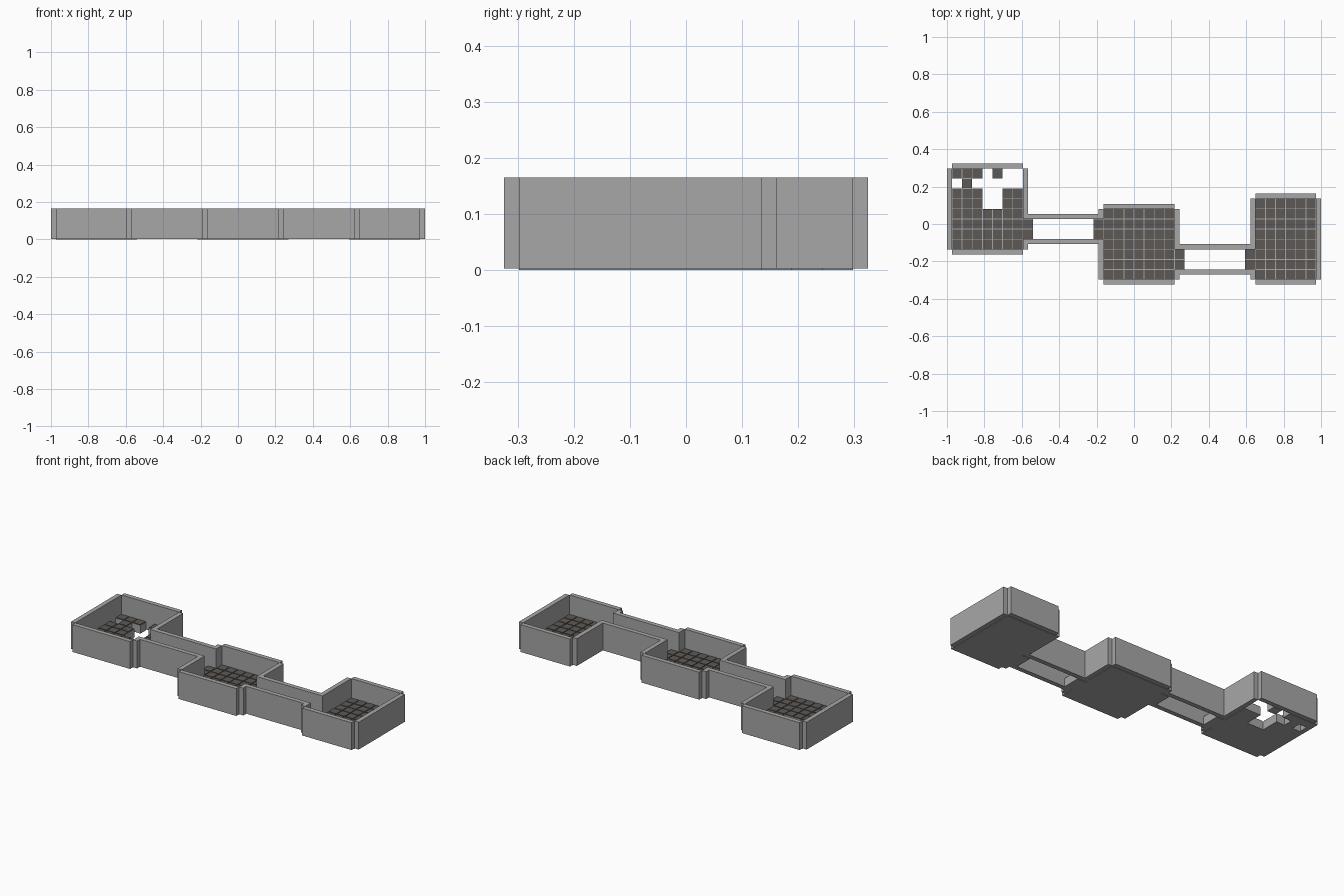
import bpy, bmesh
from mathutils import Matrix, Vector

if "Cube" in bpy.data.objects:
    bpy.data.objects.remove(bpy.data.objects["Cube"])

P = 2 / 37            # floor tile pitch
T = P / 2             # wall thickness
Z0, Z1 = 0.003, 0.165 # wall bottom and top


def material(name, rgb):
    m = bpy.data.materials.new(name)
    m.diffuse_color = (*rgb, 1)
    m.use_nodes = True
    m.node_tree.nodes["Principled BSDF"].inputs["Base Color"].default_value = m.diffuse_color
    return m


WALL = material("wall_grey", (0.39, 0.39, 0.39))
STONE = material("floor_stone", (0.108, 0.099, 0.09))


def add_box(bm, lo, hi):
    lo, hi = Vector(lo), Vector(hi)
    mat = Matrix.Translation((lo + hi) / 2) @ Matrix.Diagonal((*(hi - lo), 1))
    return bmesh.ops.create_cube(bm, size=1, matrix=mat)["verts"]


def finish(bm, name, mat):
    me = bpy.data.meshes.new(name)
    bm.to_mesh(me)
    bm.free()
    me.materials.append(mat)
    ob = bpy.data.objects.new(name, me)
    bpy.context.collection.objects.link(ob)
    return ob


def spans(y0, y1, door):
    """Split a side wall around its doorway."""
    return [(y0, door[0]), (door[1], y1)] if door else [(y0, y1)]


def walls(name, x0, x1, y0, y1, west=None, east=None):
    bm = bmesh.new()
    for a, b in ((y0 * P - T, y0 * P), (y1 * P, y1 * P + T)):
        add_box(bm, (x0 * P, a, Z0), (x1 * P, b, Z1))
    for xa, door in ((x0 * P - T, west), (x1 * P, east)):
        for a, b in spans(y0, y1, door):
            add_box(bm, (xa, a * P, Z0), (xa + T, b * P, Z1))
    finish(bm, name, WALL)


def tiles(name, cells, gap, z0, z1, mat):
    """One block per cell (lower-left corner in tiles), inset by gap."""
    bm = bmesh.new()
    g = gap * P
    for x, y in cells:
        add_box(bm, (x * P + g, y * P + g, z0), ((x + 1) * P - g, (y + 1) * P - g, z1))
    finish(bm, name, mat)


def corridor(name, x0, x1, y0, y1):
    bm = bmesh.new()
    for a, b in ((y0 * P - T, y0 * P), (y1 * P, y1 * P + T)):
        add_box(bm, (x0 * P + T, a, Z0), (x1 * P - T, b, Z1))
    finish(bm, name, WALL)


# Doorways shared by rooms and corridors (y range in tiles)
D1, D2 = (-1.5, 0.5), (-4.5, -2.5)

# x0, x1, y0, y1, west door, east door
rooms = {
    "left_room": (-18, -11, -2.5, 5.5, None, D1),
    "middle_room": (-3, 4, -5.5, 1.5, D1, D2),
    "right_room": (12, 18, -5.5, 2.5, D2, None),
}

# Broken floor cells of the left room: (column, row from the back)
holes = {(c, 0) for c in (3, 5, 6)} | {(c, 1) for c in (0, 2, 3, 4, 5, 6)}
holes |= {(c, r) for c in (3, 4) for r in (2, 3)}

for name, (x0, x1, y0, y1, west, east) in rooms.items():
    walls(name + "_walls", x0, x1, y0, y1, west, east)
    cells = []
    for c in range(x1 - x0):
        for r in range(int(y1 - y0)):
            if name == "left_room" and (c, r) in holes:
                continue
            cells.append((x0 + c, y1 - 1 - r))
    # threshold tiles in the doorways
    if west:
        cells += [(x0 - 1, west[0] + i) for i in (0, 1)]
    if east:
        cells += [(x1, east[0] + i) for i in (0, 1)]
    # grey blocks with dark stone caps
    tiles(name + "_floor_blocks", cells, 0.0, 0.0, 0.048, WALL)
    tiles(name + "_floor_stones", cells, 0.04, 0.048, 0.052, STONE)

corridor("left_corridor_walls", -11, -3, *D1)
corridor("right_corridor_walls", 4, 12, *D2)
